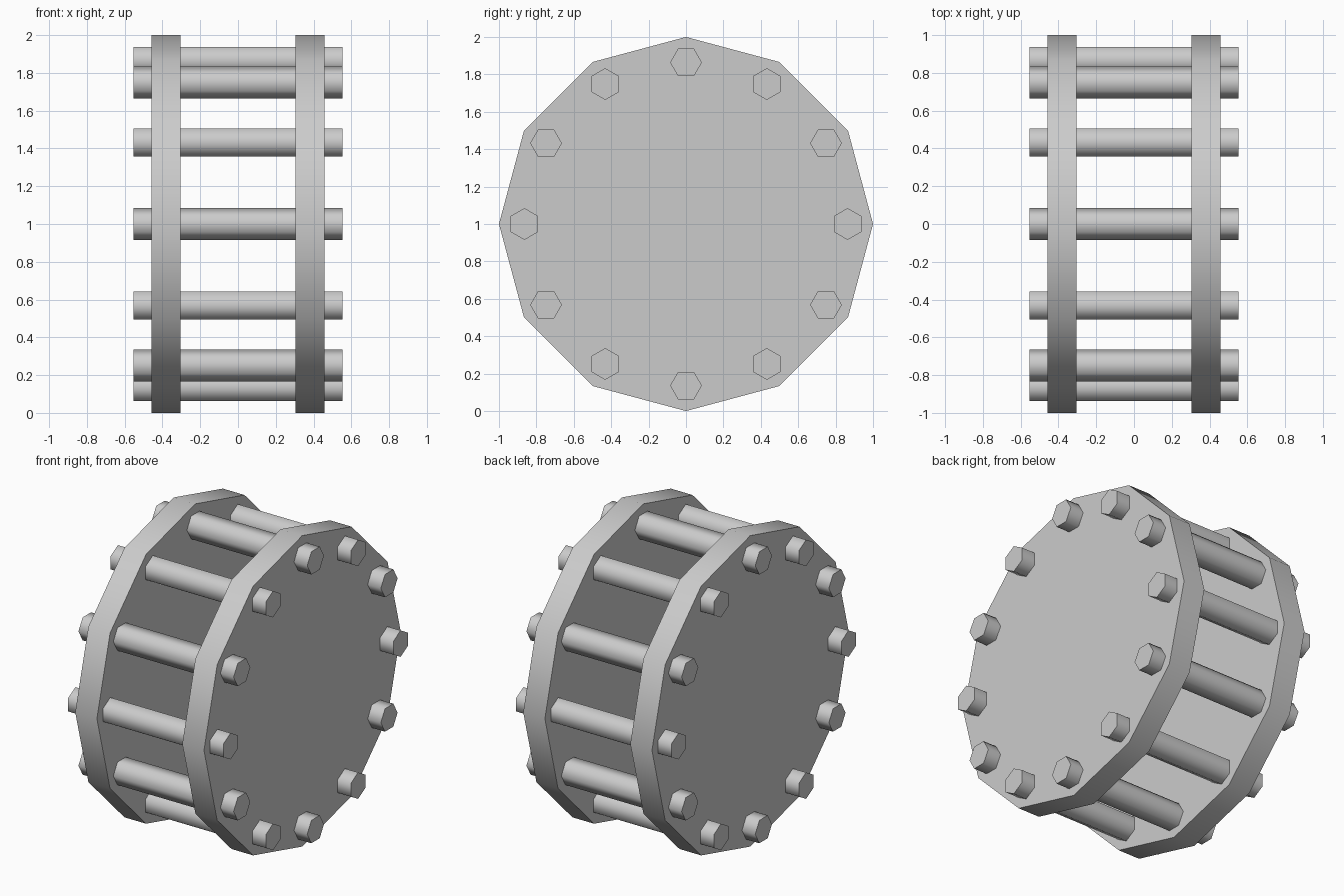
import bpy
from math import radians, sin, cos, pi
from mathutils import Matrix

if "Cube" in bpy.data.objects:
    bpy.data.objects.remove(bpy.data.objects["Cube"])


def prism(name, sides, radius, x0, x1, y=0.0, z=1.0, turn=0.0):
    """Prism along x with its first corner at angle 'turn' from +z."""
    bpy.ops.mesh.primitive_cylinder_add(vertices=sides, radius=radius, depth=x1 - x0)
    ob = bpy.context.object
    ob.name = name
    # Primitive's first corner lies on +y; send local z to x and local y to z
    axes = Matrix(((0, 0, 1, 0), (1, 0, 0, 0), (0, 1, 0, 0), (0, 0, 0, 1)))
    spin = Matrix.Rotation(-turn, 4, 'X')
    ob.data.transform(Matrix.Translation(((x0 + x1) / 2, y, z)) @ spin @ axes)
    bpy.ops.object.shade_smooth_by_angle(angle=radians(65))
    return ob


COUNT = 12

# Two twelve-sided end plates
prism("left_plate", COUNT, 1.0, -0.458, -0.304)
prism("right_plate", COUNT, 1.0, 0.304, 0.458)

# Ring of hexagonal rods running through both plates
for i in range(COUNT):
    a = 2 * pi * i / COUNT
    prism(f"rod_{i + 1}", 6, 0.085, -0.552, 0.552,
          0.864 * sin(a), 1 + 0.864 * cos(a), a + pi / 2)
